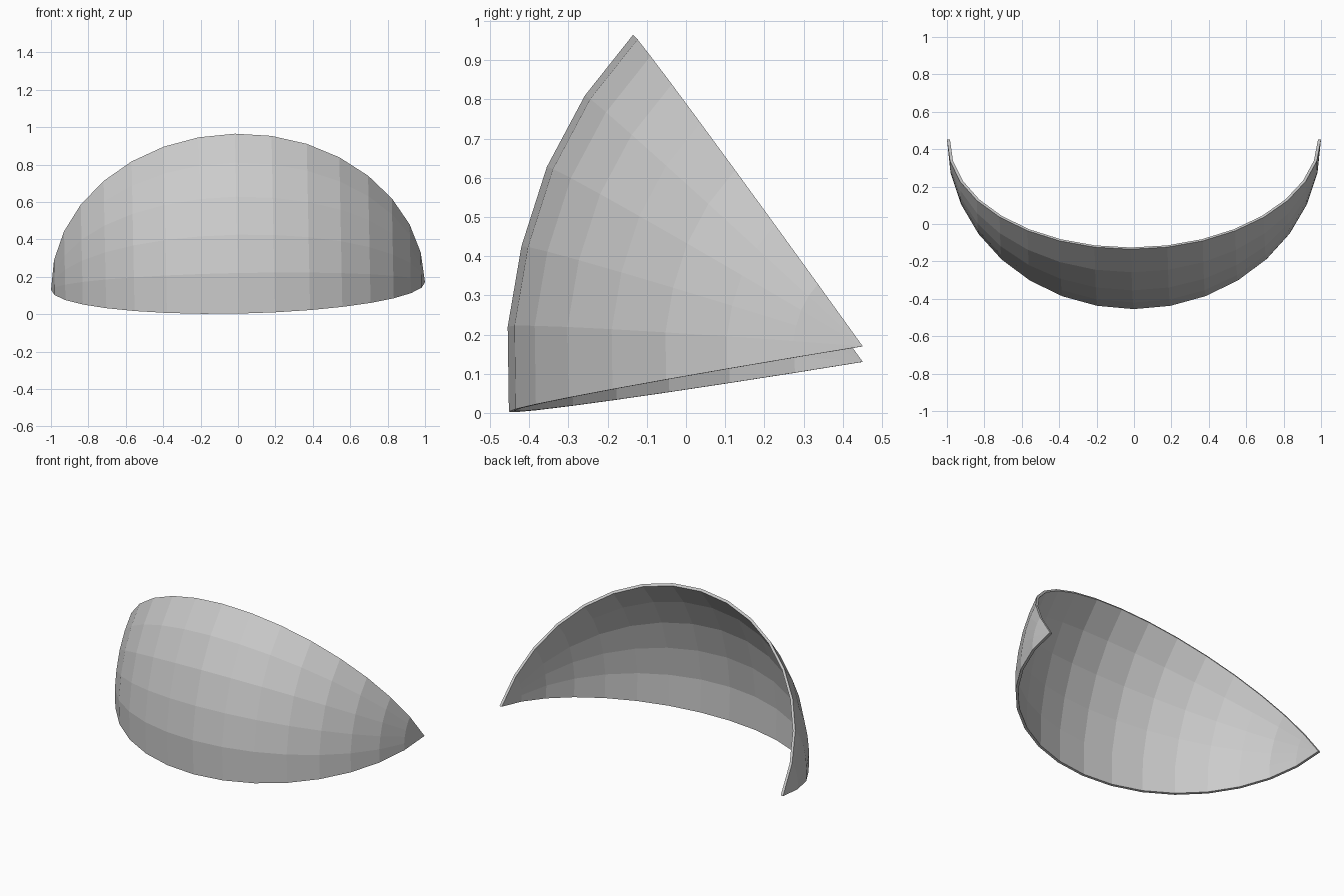
import bpy, bmesh
from math import sin, cos, pi
from mathutils import Vector, Matrix

if "Cube" in bpy.data.objects:
    bpy.data.objects.remove(bpy.data.objects["Cube"])

AXIS_Y, AXIS_Z = 0.451, 0.15      # axis joining the two pointed tips
SEGMENTS = 16                     # facets from tip to tip
THICKNESS = 0.016
TILT = -0.02                      # slight sideways lean

# Centre-line profile (y, z) of the outer surface, bottom to top
PROFILE = [(-0.452, 0.003), (-0.455, 0.22), (-0.42, 0.425),
           (-0.355, 0.628), (-0.258, 0.81), (-0.135, 0.965)]


def add_skin(bm, scale):
    """One faceted wedge-shaped skin; every strip narrows to the tips."""
    tips = [bm.verts.new((s * scale, 0, 0)) for s in (1, -1)]
    rows = []
    for y, z in PROFILE:
        row = [tips[0]]
        for i in range(1, SEGMENTS):
            a = pi * i / SEGMENTS
            p = Vector((cos(a), (y - AXIS_Y) * sin(a), (z - AXIS_Z) * sin(a)))
            row.append(bm.verts.new(p * scale))
        rows.append(row + [tips[1]])
    for lower, upper in zip(rows, rows[1:]):
        bridge(bm, lower, upper)
    return rows


def bridge(bm, a, b):
    """Faces between two rows, dropping shared tip vertices."""
    for i in range(len(a) - 1):
        bm.faces.new(list(dict.fromkeys((a[i], a[i + 1], b[i + 1], b[i]))))


# Visor shell: outer skin, inner skin and the two rims
bm = bmesh.new()
outer = add_skin(bm, 1.0)
inner = add_skin(bm, 1.0 - THICKNESS)
for k in (0, -1):
    bridge(bm, outer[k], inner[k])
bmesh.ops.recalc_face_normals(bm, faces=bm.faces)
bm.transform(Matrix.Translation((0, AXIS_Y, AXIS_Z)) @ Matrix.Rotation(TILT, 4, 'Y'))

mesh = bpy.data.meshes.new("visor")
bm.to_mesh(mesh)
bm.free()
visor = bpy.data.objects.new("visor", mesh)
bpy.context.collection.objects.link(visor)
